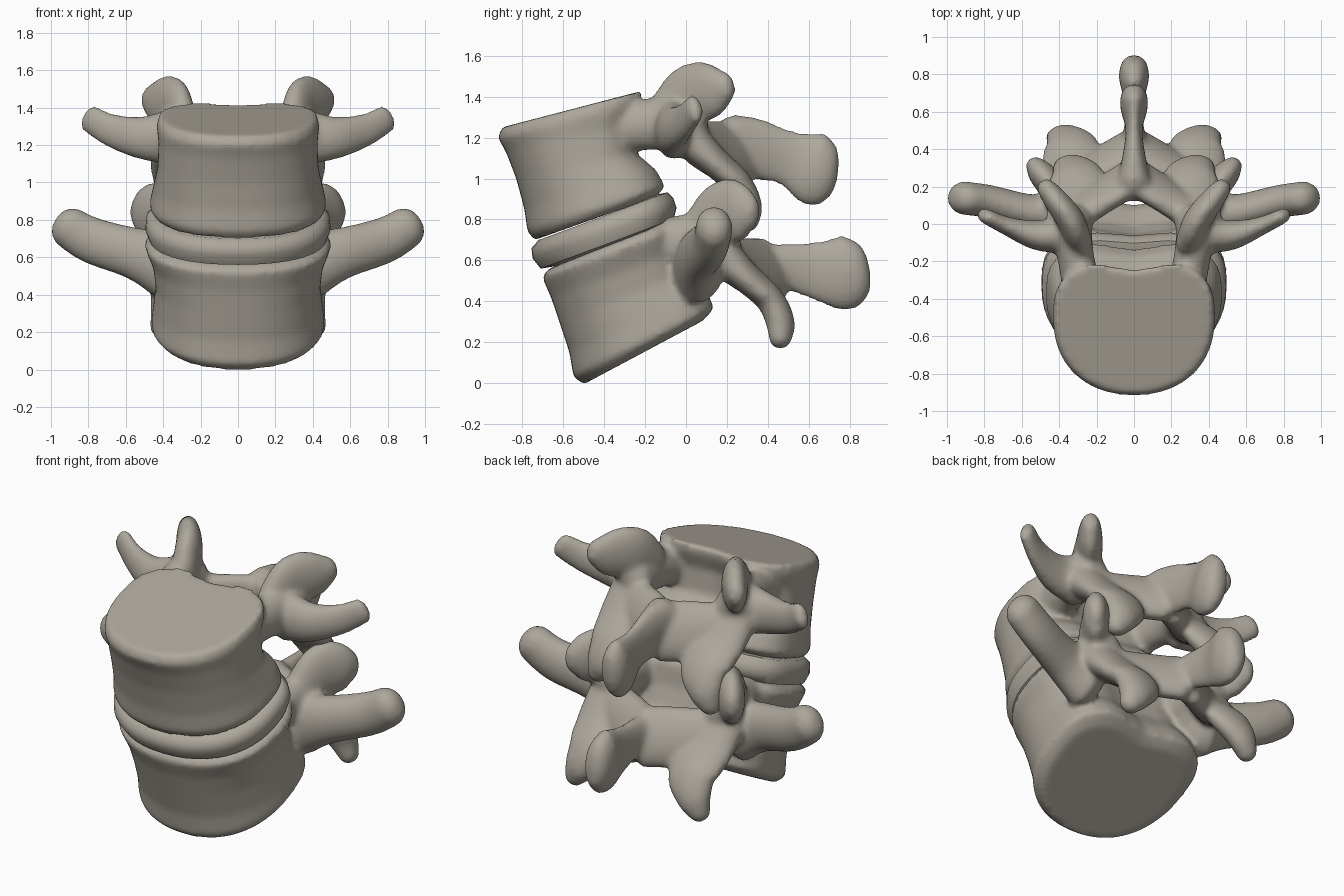
import bpy, bmesh, math
from mathutils import Vector

cube = bpy.data.objects.get("Cube")
if cube:
    bpy.data.objects.remove(cube)

bone = bpy.data.materials.new("bone_beige")
bone.use_nodes = True
COLOUR = (0.42, 0.39, 0.335, 1)
bone.diffuse_color = COLOUR
bone.node_tree.nodes["Principled BSDF"].inputs["Base Color"].default_value = COLOUR


def skin(bm, rings):
    """Skin closed rings of points and cap both ends."""
    loops = [[bm.verts.new(p) for p in ring] for ring in rings]
    n = len(loops[0])
    for a, b in zip(loops, loops[1:]):
        for i in range(n):
            j = (i + 1) % n
            bm.faces.new((a[i], a[j], b[j], b[i]))
    bm.faces.new(loops[0][::-1])
    bm.faces.new(loops[-1])


def body(bm, sections, n=48, notch=0.08):
    """Kidney-shaped sections: front y, front z, rear y, rear z, half width."""
    rings = []
    for yf, zf, yr, zr, hw in sections:
        front, rear = Vector((0, yf, zf)), Vector((0, yr, zr))
        ring = []
        for i in range(n):
            t = math.tau * i / n
            c, s = math.cos(t), math.sin(t)
            p = 0.7 if s > 0 else 0.9
            x = math.copysign(abs(c) ** p, c)
            u = math.copysign(abs(s) ** p, s)
            u = 0.58 + u * (0.42 if u > 0 else 0.58)
            if s > 0:
                u -= notch * math.exp(-(x / 0.4) ** 2)
            ring.append(front.lerp(rear, u) + Vector((x * hw, 0, 0)))
        rings.append(ring)
    skin(bm, rings)


def smooth_path(keys, steps=5):
    """Catmull-Rom through the keys; each key is x, y, z, width, height."""
    keys = [Vector(k) for k in keys]
    ext = [2 * keys[0] - keys[1]] + keys + [2 * keys[-1] - keys[-2]]
    out = []
    for a, b, c, d in zip(ext, ext[1:], ext[2:], ext[3:]):
        for i in range(steps):
            t = i / steps
            out.append(0.5 * (2 * b + (c - a) * t + (2 * a - 5 * b + 4 * c - d) * t * t
                              + (3 * b - a - 3 * c + d) * t ** 3))
    return out + [keys[-1]]


def limb(bm, keys, up=(0, 0, 1), n=20, sides=(1, -1), widen=1, shift=(0, 0, 0)):
    """Elliptical tube with rounded ends, made on each listed side."""
    pts = smooth_path(keys)
    for side in sides:
        cen = [Vector((k[0] * widen * side, k[1], k[2])) + Vector(shift) for k in pts]
        rings = []
        for i, k in enumerate(pts):
            tan = (cen[min(i + 1, len(cen) - 1)] - cen[max(i - 1, 0)]).normalized()
            wide = tan.cross(Vector(up)).normalized()
            high = wide.cross(tan)
            caps = [(0, 1)]
            if i == 0:
                caps = [(-0.7, 0.35), (-0.45, 0.75), (0, 1)]
            elif i == len(pts) - 1:
                caps = [(0, 1), (0.45, 0.75), (0.7, 0.35)]
            for off, scale in caps:
                mid = cen[i] + tan * off * min(k[3], k[4])
                rings.append([mid + wide * math.cos(math.tau * j / n) * k[3] * scale
                              + high * math.sin(math.tau * j / n) * k[4] * scale
                              for j in range(n)])
        skin(bm, rings)


def finish(name, bm, blend=True):
    bmesh.ops.recalc_face_normals(bm, faces=bm.faces)
    me = bpy.data.meshes.new(name)
    bm.to_mesh(me)
    bm.free()
    me.materials.append(bone)
    me.shade_smooth()
    ob = bpy.data.objects.new(name, me)
    bpy.context.collection.objects.link(ob)
    if blend:
        rm = ob.modifiers.new("fuse", "REMESH")
        rm.mode = "VOXEL"
        rm.voxel_size = 0.016
        rm.use_smooth_shade = True
        sm = ob.modifiers.new("soften", "SMOOTH")
        sm.factor = 0.5
        sm.iterations = 10
    return ob


# Parts shared by both vertebrae: x, y, z, half width, half height
PEDICLE = [(.29, -.3, 1.25, .1, .12), (.32, -.12, 1.27, .1, .13), (.34, .02, 1.26, .12, .13)]
LOWER_FACET = [(.35, .0, 1.21, .12, .1), (.32, .13, 1.09, .15, .075), (.3, .25, .98, .15, .07),
               (.34, .3, .87, .105, .07), (.38, .3, .78, .06, .055)]
LAMINA = [(.32, .04, 1.17, .08, .12), (.17, .15, 1.13, .075, .165), (0, .255, 1.12, .08, .17)]


def vertebra(name, sections, upper_facet, transverse, spinous, widen, shift):
    bm = bmesh.new()
    body(bm, sections)
    limb(bm, PEDICLE, widen=widen, shift=shift)
    limb(bm, LOWER_FACET, up=(0, 1, .6), widen=widen, shift=shift)
    limb(bm, LAMINA, up=(0, -.5, 1), widen=widen, shift=shift)
    limb(bm, upper_facet)
    limb(bm, transverse)
    limb(bm, spinous, sides=(1,))
    return finish(name, bm)


# Upper vertebra
vertebra(
    "upper_vertebra",
    [(-.74, .70, -.12, .92, .44), (-.775, .74, -.075, .97, .475), (-.79, .85, -.12, 1.05, .455),
     (-.83, 1.0, -.22, 1.13, .43), (-.88, 1.13, -.23, 1.28, .425), (-.92, 1.2, -.19, 1.38, .435),
     (-.9, 1.25, -.19, 1.435, .42)],
    [(.29, -.1, 1.33, .07, .1), (.34, .02, 1.41, .075, .15),
     (.42, .13, 1.43, .065, .135), (.475, .2, 1.45, .05, .075)],
    [(.36, -.06, 1.24, .1, .15), (.52, -.06, 1.24, .08, .115),
     (.68, -.01, 1.28, .05, .09), (.8, .045, 1.345, .04, .075)],
    [(0, .2, 1.19, .1, .13), (0, .32, 1.15, .07, .15), (0, .5, 1.1, .045, .135),
     (0, .63, 1.05, .075, .185), (0, .695, 1.04, .07, .155)],
    1, (0, 0, 0))

# Lower vertebra
vertebra(
    "lower_vertebra",
    [(-.5, -.005, .11, .32, .41), (-.55, .03, .165, .38, .465), (-.57, .15, .135, .45, .455),
     (-.62, .3, .04, .55, .44), (-.66, .42, .0, .66, .455), (-.705, .52, -.01, .77, .5),
     (-.67, .56, -.03, .81, .47)],
    [(.37, .08, .75, .08, .12), (.43, .19, .83, .08, .165),
     (.5, .275, .84, .07, .14), (.535, .32, .84, .05, .09)],
    [(.39, .06, .57, .13, .19), (.55, .06, .62, .1, .14),
     (.78, .12, .69, .09, .125), (.92, .14, .77, .09, .11)],
    [(0, .36, .57, .09, .1), (0, .5, .57, .055, .115), (0, .64, .55, .05, .145),
     (0, .77, .54, .08, .185), (0, .845, .55, .075, .155)],
    1.1, (0, .16, -.57))

# Disc between the two bodies
disc = bmesh.new()
body(disc, [(-.62, .575, -.12, .77, .42), (-.71, .56, -.04, .81, .475), (-.75, .61, -.025, .865, .495),
            (-.755, .66, -.04, .91, .49), (-.72, .7, -.07, .94, .46), (-.66, .71, -.12, .93, .4)],
     notch=0.05)
disc_ob = finish("spinal_disc", disc, blend=False)
bpy.context.view_layer.objects.active = disc_ob
disc_ob.select_set(True)
bpy.ops.object.shade_smooth_by_angle(angle=math.radians(50))
